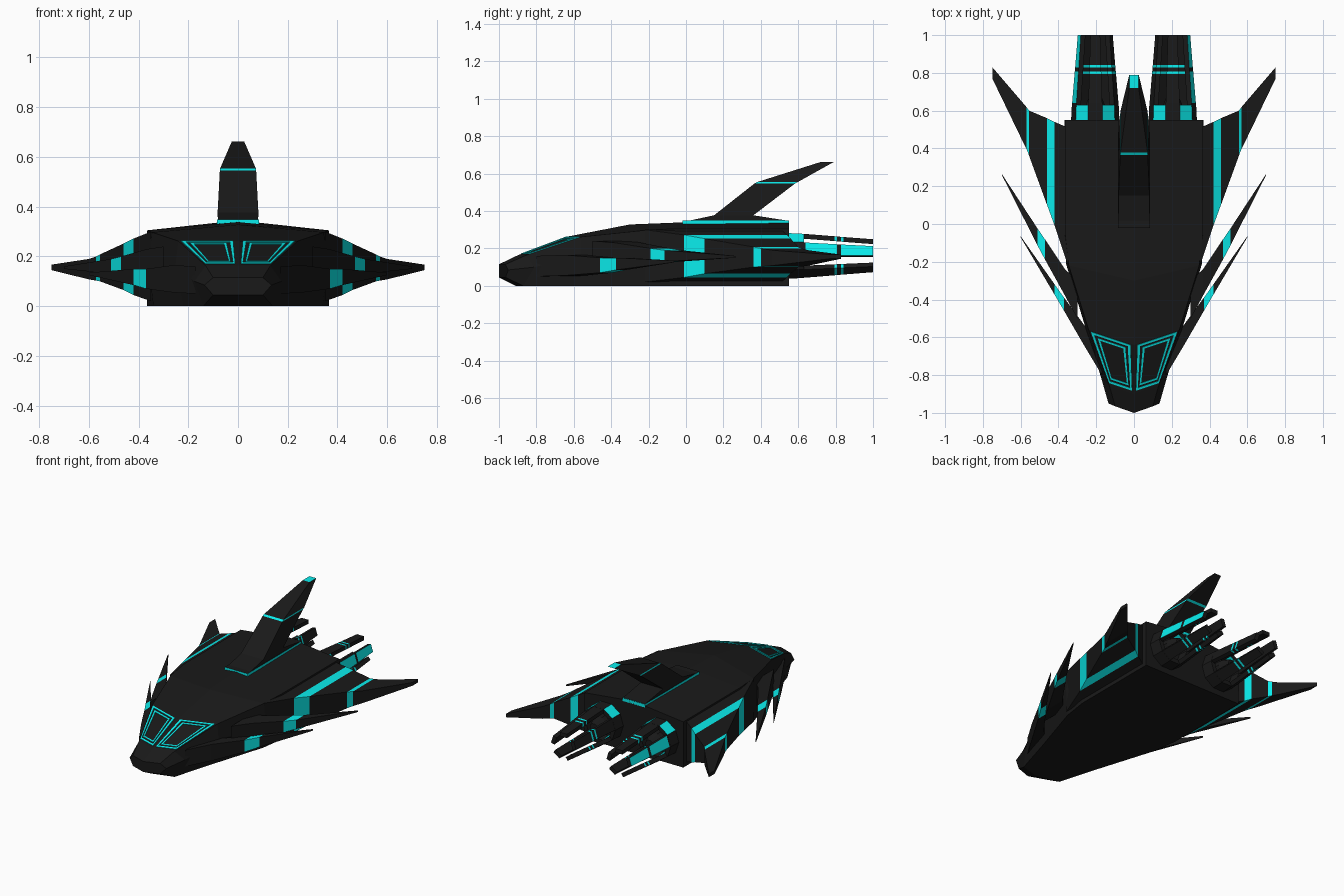
import bpy, bmesh, math
from mathutils import Vector

if "Cube" in bpy.data.objects:
    bpy.data.objects.remove(bpy.data.objects["Cube"])


def material(name, rgb):
    m = bpy.data.materials.new(name)
    m.diffuse_color = (*rgb, 1)
    m.use_nodes = True
    m.node_tree.nodes["Principled BSDF"].inputs["Base Color"].default_value = m.diffuse_color
    return m


DARK = material("dark_plating", (0.01, 0.01, 0.01))
CYAN = material("cyan_glow", (0.003, 0.85, 0.85))


def finish(name, bm, mirror):
    bmesh.ops.recalc_face_normals(bm, faces=bm.faces)
    me = bpy.data.meshes.new(name)
    bm.to_mesh(me)
    bm.free()
    me.materials.append(DARK)
    me.materials.append(CYAN)
    ob = bpy.data.objects.new(name, me)
    bpy.context.collection.objects.link(ob)
    if mirror:
        ob.modifiers.new("mirror", 'MIRROR').use_mirror_merge = False
    return ob


def loft(name, rings, cyan=(), end_cyan=False, mirror=False):
    """Skin equal rings of points; cyan holds segment numbers or (segment, side) pairs."""
    bm = bmesh.new()
    rows = [[bm.verts.new(p) for p in r] for r in rings]
    n = len(rows[0])
    for s, (a, b) in enumerate(zip(rows, rows[1:])):
        for i in range(n):
            j = (i + 1) % n
            f = bm.faces.new((a[i], a[j], b[j], b[i]))
            f.material_index = int(s in cyan or (s, i) in cyan)
    bm.faces.new(rows[0])
    bm.faces.new(rows[-1]).material_index = int(end_cyan)
    return finish(name, bm, mirror)


# Hull: half sections (top centre, roof edge, side, floor edge, floor centre)
half = [
    [(0, -1.0, .115), (.10, -.965, .115), (.135, -.95, .085), (.10, -.965, .045), (0, -1.0, .045)],
    [(0, -.90, .163), (.13, -.857, .163), (.175, -.81, .10), (.14, -.87, 0), (0, -.91, 0)],
    [(0, -.64, .262), (.24, -.56, .262), (.252, -.565, .16), (.22, -.60, 0), (0, -.64, 0)],
    [(0, -.30, .328), (.345, -.22, .297), (.36, -.21, .16), (.34, -.22, 0), (0, -.30, 0)],
    [(0, -.05, .338), (.365, -.05, .305), (.367, -.05, .16), (.365, -.05, 0), (0, -.05, 0)],
    [(0, .55, .345), (.365, .55, .305), (.367, .55, .16), (.365, .55, 0), (0, .55, 0)],
]
loft("hull", [h + [(-x, y, z) for x, y, z in h[-2:0:-1]] for h in half])

# Windscreen frames: two nested outlines laid on the sloped nose panel
A, B, C, D = (Vector(p) for p in (half[1][0], half[1][1], half[2][1], half[2][0]))
normal = (B - A).cross(D - A).normalized()


def on_panel(u, v, lift):
    return A.lerp(B, u).lerp(D.lerp(C, u), v) + normal * lift


def window_loop(m, lift):
    u0, u1, v0, v1 = .08 + m, .96 - m, .06 + .7 * m, .98 - .7 * m
    return [on_panel(u, v, lift) for u, v in ((u0, v0), (u1, v0), (u1, v1), (u0, v1))]


for label, m0, m1 in (("outer", 0, .06), ("inner", .12, .17)):
    bm = bmesh.new()
    loops = [[bm.verts.new(p) for p in window_loop(m, h)]
             for m, h in ((m0, -.003), (m0, .004), (m1, .004), (m1, -.003))]
    for k in range(4):
        a, b = loops[k], loops[(k + 1) % 4]
        for i in range(4):
            j = (i + 1) % 4
            bm.faces.new((a[i], a[j], b[j], b[i])).material_index = 1
    finish("window_frame_" + label, bm, True)


# Side fins: stations of (x, leading y, trailing y, low z, high z)
def side_fin(name, stations, cyan):
    rings = [[(x, y0, z0), (x, y0, z1), (x, y1, z1), (x, y1, z0)]
             for x, y0, y1, z0, z1 in stations]
    loft(name, rings, cyan, mirror=True)


side_fin("front_fin", [(.17, -.80, -.60, .05, .16), (.26, -.65, -.54, .055, .165),
                       (.37, -.46, -.39, .07, .15), (.42, -.375, -.32, .085, .15),
                       (.60, -.07, -.065, .125, .135)], (2,))
side_fin("middle_fin", [(.30, -.50, -.30, .09, .24), (.365, -.38, -.24, .10, .23),
                        (.47, -.19, -.083, .125, .20), (.51, -.115, -.025, .13, .19),
                        (.70, .26, .265, .15, .16)], (2,))
side_fin("rear_wing", [(.35, -.22, .51, .02, .30), (.42, -.01, .54, .045, .272),
                       (.46, .10, .56, .065, .252), (.555, .36, .60, .10, .208),
                       (.57, .40, .62, .103, .20), (.60, .46, .655, .108, .19),
                       (.75, .77, .83, .145, .167)], (1, 3))

# Dorsal fin on a thin glowing pad
def span(w, front, back):
    (y0, z0), (y1, z1) = front, back
    return [(-w, y0, z0), (w, y0, z0), (w, y1, z1), (-w, y1, z1)]


loft("dorsal_pad", [span(.084, (-.02, .325), (.55, .325)),
                    span(.084, (-.02, .349), (.55, .349))], (0,))
loft("dorsal_fin", [span(.081, (.01, .347), (.552, .347)), span(.082, (.15, .377), (.36, .377)),
                    span(.073, (.365, .546), (.582, .546)), span(.072, (.378, .554), (.596, .554)),
                    span(.025, (.72, .662), (.79, .662))], (2,), end_cyan=True)

# Engines: ten-sided housing, inner cone and five tapering prongs on each side
EX, EZ = .205, .16


def ring(r, y):
    return [(EX + r * math.cos(math.radians(36 * i)), y, EZ + r * math.sin(math.radians(36 * i)))
            for i in range(10)]


loft("engine_housing", [ring(.128, .50), ring(.128, .55), ring(.124, .63), ring(.095, .63), ring(.09, .565)],
     ((1, 1), (1, 3), (3, 1), (3, 3), (3, 6), (3, 8)), mirror=True)
loft("engine_cone", [ring(.06, .555), ring(.055, .62), ring(.03, .68)], (), mirror=True)


def prong_ring(angle, y, r, w, t):
    out = Vector((math.cos(angle), 0, math.sin(angle)))
    side = Vector((-math.sin(angle), 0, math.cos(angle)))
    c = Vector((EX, y, EZ))
    return [c + out * r + side * w, c + out * r - side * w,
            c + out * (r - t) - side * w, c + out * (r - t) + side * w]


for k in range(5):
    angle = math.radians(18 + 72 * k)
    rings = [prong_ring(angle, y, r, w, .026) for y, r, w in (
        (.57, .119, .037), (.64, .117, .037), (.795, .105, .032), (.808, .104, .0315),
        (.828, .102, .031), (.841, .101, .0305), (1.0, .089, .026))]
    # outermost prong glows along its outer face, the rest carry two thin bands
    cyan = ((1, 0), (2, 0), (4, 0), (5, 0)) if k == 0 else (2, 4)
    loft(f"engine_prong_{k + 1}", rings, cyan, mirror=True)
